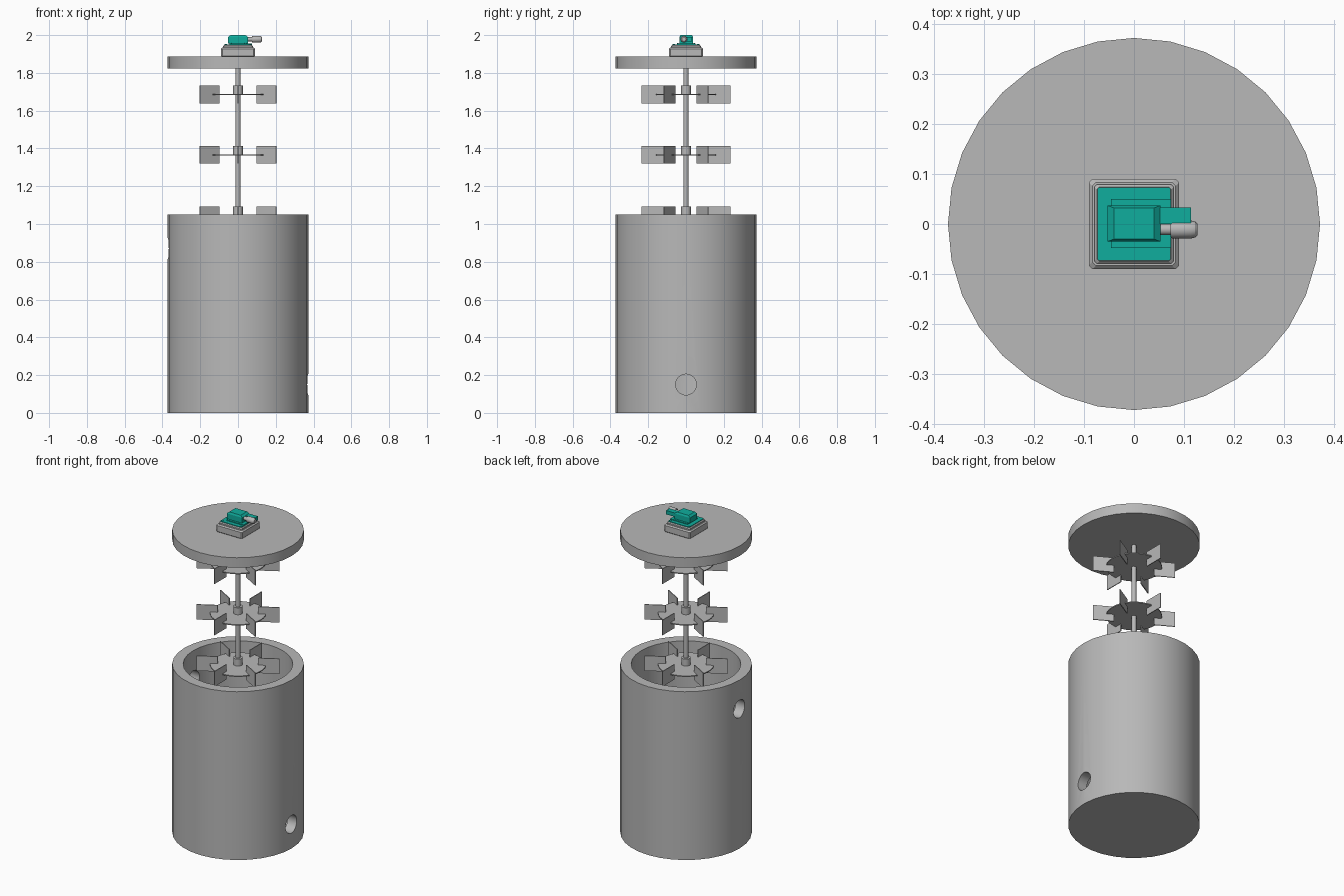
import bpy, bmesh, math
from mathutils import Matrix

cube = bpy.data.objects.get("Cube")
if cube:
    bpy.data.objects.remove(cube, do_unlink=True)


def material(name, rgb):
    m = bpy.data.materials.new(name)
    m.use_nodes = True
    m.diffuse_color = (*rgb, 1)
    m.node_tree.nodes["Principled BSDF"].inputs["Base Color"].default_value = (*rgb, 1)
    return m


GREY = material("steel grey", (0.48, 0.48, 0.48))
TEAL = material("motor teal", (0.005, 0.42, 0.34))


def finish(name, bm, mat, smooth=None):
    bmesh.ops.recalc_face_normals(bm, faces=bm.faces)
    mesh = bpy.data.meshes.new(name)
    bm.to_mesh(mesh)
    bm.free()
    obj = bpy.data.objects.new(name, mesh)
    bpy.context.collection.objects.link(obj)
    mesh.materials.append(mat)
    if smooth:
        bpy.ops.object.select_all(action='DESELECT')
        obj.select_set(True)
        bpy.context.view_layer.objects.active = obj
        bpy.ops.object.shade_smooth_by_angle(angle=math.radians(smooth))
    return obj


def loft(bm, rings):
    """Skin a stack of equal-sized point rings and cap both ends."""
    loops = [[bm.verts.new(p) for p in ring] for ring in rings]
    for a, b in zip(loops, loops[1:]):
        for i in range(len(a)):
            j = (i + 1) % len(a)
            bm.faces.new((a[i], a[j], b[j], b[i]))
    bm.faces.new(loops[0])
    bm.faces.new(loops[-1])


def turned(name, profile, mat, sides=32, place=None, smooth=30):
    """Solid of revolution from (radius, height) pairs."""
    bm = bmesh.new()
    step = math.tau / sides
    loft(bm, [[(r * math.cos(i * step), r * math.sin(i * step), z)
               for i in range(sides)] for r, z in profile])
    if place:
        bm.transform(place)
    return finish(name, bm, mat, smooth)


def slab(name, layers, mat, corner=0.0, center=(0, 0)):
    """Stack of rectangles (half x, half y, z) with optionally cut corners."""
    cx, cy = center
    rings = []
    for hx, hy, z in layers:
        if corner:
            c = corner
            pts = [(hx, c - hy), (hx, hy - c), (hx - c, hy), (c - hx, hy),
                   (-hx, hy - c), (-hx, c - hy), (c - hx, -hy), (hx - c, -hy)]
        else:
            pts = [(hx, -hy), (hx, hy), (-hx, hy), (-hx, -hy)]
        rings.append([(cx + x, cy + y, z) for x, y in pts])
    bm = bmesh.new()
    loft(bm, rings)
    return finish(name, bm, mat)


def along_x(x, y, z):
    return Matrix.Translation((x, y, z)) @ Matrix.Rotation(math.pi / 2, 4, 'Y')


# Open tank with a high inlet and a low outlet
R, WALL, TANK_H = 0.372, 0.31, 1.05
tank = turned("tank", [(R, 0), (R, TANK_H), (WALL, TANK_H), (WALL, 0.06)], GREY, smooth=None)
for label, x, z in (("outlet", 0.24, 0.15), ("inlet", -0.44, 0.87)):
    cutter = turned(label + "_cutter", [(0.055, 0), (0.055, 0.2)], GREY, place=along_x(x, 0, z))
    cutter.hide_render = True
    mod = tank.modifiers.new(label, 'BOOLEAN')
    mod.operation, mod.solver, mod.object = 'DIFFERENCE', 'EXACT', cutter
    bpy.context.view_layer.objects.active = tank
    bpy.ops.object.modifier_apply(modifier=mod.name)
    bpy.data.objects.remove(cutter, do_unlink=True)
bpy.ops.object.select_all(action='DESELECT')
tank.select_set(True)
bpy.context.view_layer.objects.active = tank
bpy.ops.object.shade_smooth_by_angle(angle=math.radians(30))

# Lid and shaft
turned("lid", [(R, 1.824), (R, 1.886)], GREY)
turned("shaft", [(0.013, 1.0), (0.013, 1.83)], GREY, sides=24)

# Three six-bladed impellers
for n, z in enumerate((1.046, 1.366, 1.686), 1):
    turned(f"impeller_disc_{n}", [(0.158, z - 0.003), (0.158, z + 0.003)], GREY)
    turned(f"impeller_hub_{n}", [(0.026, z - 0.003), (0.026, z + 0.046)], GREY, sides=24)
    bm = bmesh.new()
    for k in range(6):
        turn = Matrix.Rotation(math.radians(30 + 60 * k), 4, 'Z')
        size = Matrix.Diagonal((0.12, 0.005, 0.094, 1))
        bmesh.ops.create_cube(bm, size=1, matrix=turn @ Matrix.Translation((0.175, 0, z)) @ size)
    finish(f"impeller_blades_{n}", bm, GREY)

# Motor mount with bevelled edges
slab("motor_mount", [(0.086, 0.086, 1.886), (0.09, 0.09, 1.89), (0.09, 0.09, 1.927),
                     (0.083, 0.083, 1.934)], GREY, corner=0.007)
slab("mount_step", [(0.079, 0.079, 1.934), (0.079, 0.079, 1.942), (0.074, 0.074, 1.947)],
     GREY, corner=0.005)

# Motor flange, foot and housing
slab("motor_flange", [(0.073, 0.073, 1.946), (0.073, 0.073, 1.951)], TEAL, corner=0.003)
slab("motor_foot", [(0.06, 0.049, 1.951), (0.06, 0.049, 1.956)], TEAL, center=(0.014, 0.001))
slab("motor_housing", [(0.053, 0.036, 1.956), (0.053, 0.036, 1.989), (0.04, 0.031, 2.0)],
     TEAL, center=(0, 0.001))
slab("motor_arm", [(0.032, 0.0165, 1.966), (0.032, 0.0165, 1.99)], TEAL, center=(0.082, 0.0165))

# Bolt heads
for sx in (-1, 1):
    for sy in (-1, 1):
        for label, x, y, z in (("flange", 0.063 * sx, 0.063 * sy, 1.951),
                               ("foot", 0.04 * sx, 0.043 * sy, 1.956)):
            turned(f"{label}_bolt", [(0.0045, z - 0.001), (0.0045, z + 0.001)], TEAL,
                   sides=12, place=Matrix.Translation((x, y, 0)))

# Cable connector
turned("connector", [(0.011, 0), (0.011, 0.021), (0.016, 0.021), (0.018, 0.025), (0.018, 0.062),
                     (0.016, 0.07), (0.011, 0.075)], GREY, sides=20,
       place=along_x(0.052, -0.011, 1.978))
